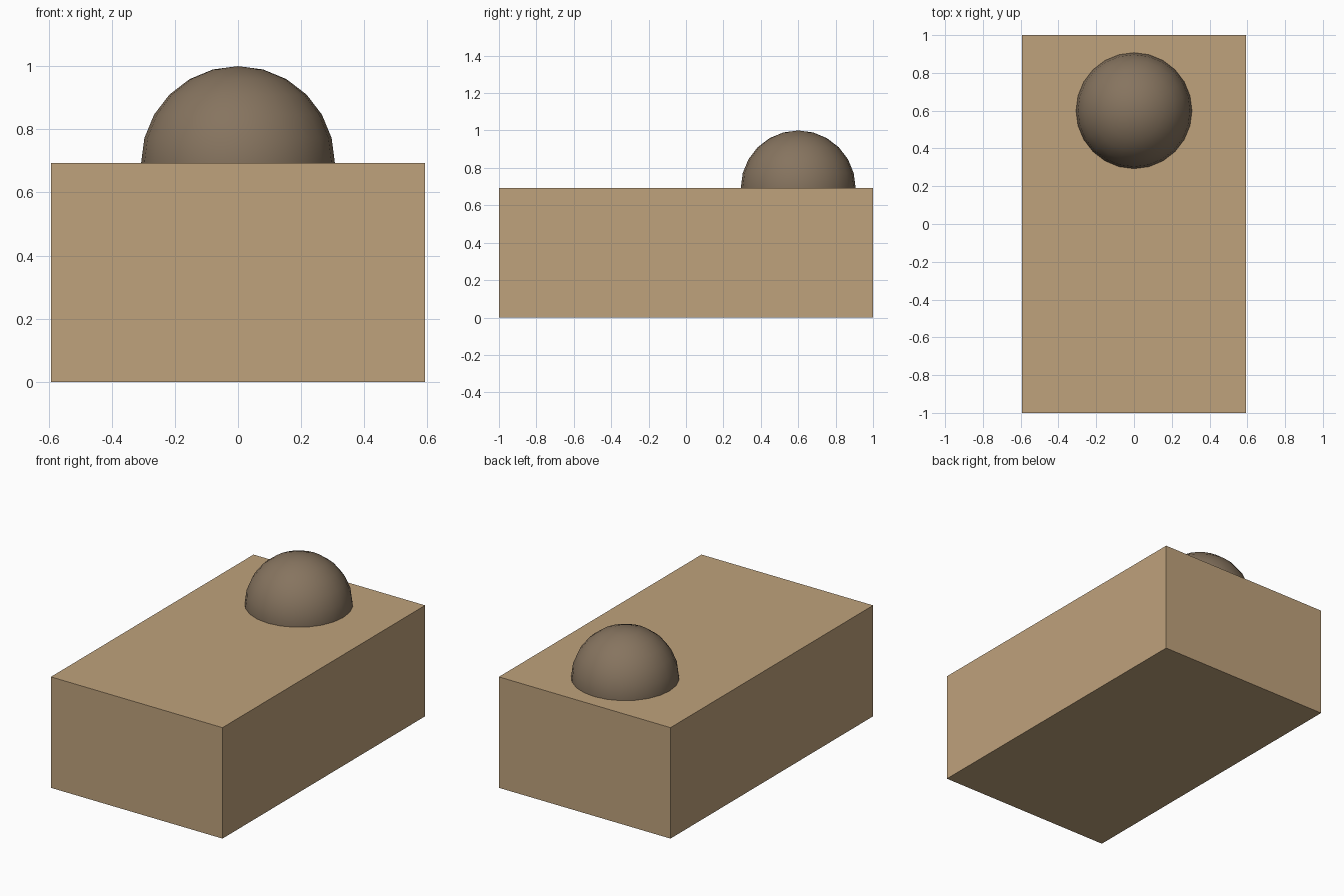
import bpy
import math

if "Cube" in bpy.data.objects:
    bpy.data.objects.remove(bpy.data.objects["Cube"])


def paint(obj, name, color):
    mat = bpy.data.materials.new(name)
    mat.diffuse_color = (*color, 1.0)
    mat.use_nodes = True
    mat.node_tree.nodes["Principled BSDF"].inputs["Base Color"].default_value = mat.diffuse_color
    obj.data.materials.append(mat)


WIDTH, LENGTH, HEIGHT = 1.186, 2.0, 0.693
RADIUS = 1.0 - HEIGHT

# Rectangular block standing on the ground
bpy.ops.mesh.primitive_cube_add(size=1, location=(0, 0, HEIGHT / 2))
block = bpy.context.object
block.name = "block"
block.scale = (WIDTH, LENGTH, HEIGHT)
bpy.ops.object.transform_apply(location=False, rotation=False, scale=True)
paint(block, "tan", (0.52, 0.36, 0.20))

# Ball sunk halfway into the top near the back
bpy.ops.mesh.primitive_uv_sphere_add(segments=24, ring_count=12, radius=RADIUS,
                                     location=(0, 0.6, HEIGHT))
dome = bpy.context.object
dome.name = "dome"
bpy.ops.object.shade_smooth_by_angle(angle=math.radians(40))
paint(dome, "brown", (0.24, 0.175, 0.115))
